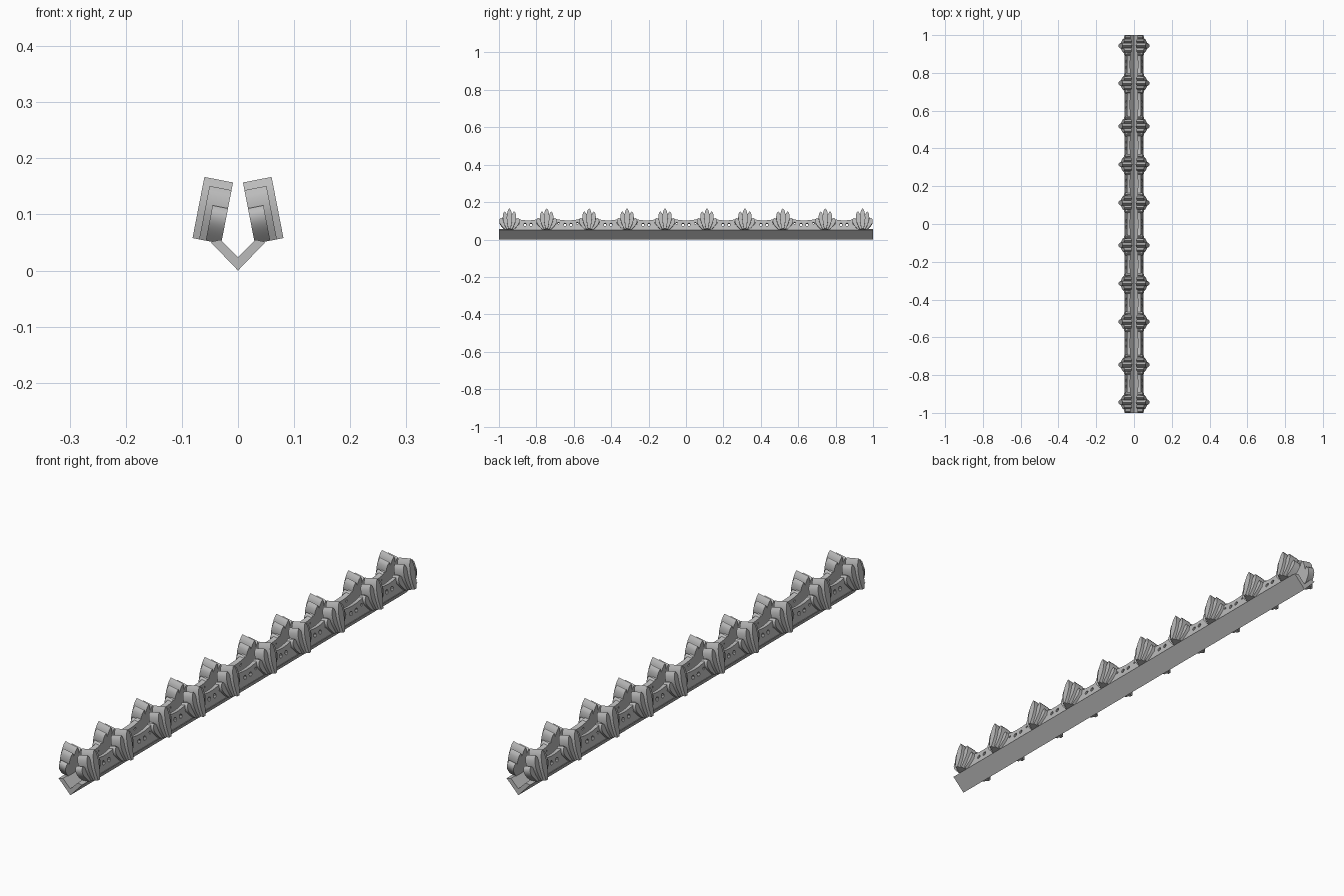
import bpy, bmesh, math
from mathutils import Matrix, Vector

cube = bpy.data.objects.get("Cube")
if cube:
    bpy.data.objects.remove(cube, do_unlink=True)

grey = bpy.data.materials.new("stone grey")
grey.use_nodes = True
COLOR = (0.5, 0.5, 0.5, 1)
grey.diffuse_color = COLOR
grey.node_tree.nodes["Principled BSDF"].inputs["Base Color"].default_value = COLOR

# Tilted frame of the +x side: along the ridge, up the panel, outward
TILT = math.radians(11)
UP = Vector((-math.sin(TILT), 0, math.cos(TILT)))
OUT = Vector((math.cos(TILT), 0, math.sin(TILT)))
BASE = Vector((0.030, 0, 0.048))
CENTRES = [0.112, 0.315, 0.518, 0.745, 0.944]
CENTRES = [-c for c in reversed(CENTRES)] + CENTRES
GAPS = list(zip(CENTRES, CENTRES[1:]))


def place(along, up, out):
    return BASE + Vector((0, along, 0)) + UP * up + OUT * out


def prism(bm, outline, offset):
    """Extrude a closed 3D outline by an offset vector."""
    face = bm.faces.new([bm.verts.new(p) for p in outline])
    ext = bmesh.ops.extrude_face_region(bm, geom=[face])
    verts = [g for g in ext["geom"] if isinstance(g, bmesh.types.BMVert)]
    bmesh.ops.translate(bm, verts=verts, vec=offset)


def finish(name, bm):
    bmesh.ops.recalc_face_normals(bm, faces=bm.faces)
    mesh = bpy.data.meshes.new(name)
    bm.to_mesh(mesh)
    bm.free()
    mesh.materials.append(grey)
    obj = bpy.data.objects.new(name, mesh)
    bpy.context.collection.objects.link(obj)
    return obj


def activate(obj):
    bpy.ops.object.select_all(action="DESELECT")
    obj.select_set(True)
    bpy.context.view_layer.objects.active = obj


def smooth_and_mirror(obj):
    activate(obj)
    bpy.ops.object.shade_smooth_by_angle(angle=math.radians(35))
    obj.modifiers.new("both sides", "MIRROR")


# V-shaped ridge trough
bm = bmesh.new()
half = [(0.049, 0.051), (0.031, 0.055), (0, 0.024)]
section = [(0, 0)] + half + [(-x, z) for x, z in reversed(half[:2])]
prism(bm, [Vector((x, -1, z)) for x, z in section], Vector((0, 2, 0)))
finish("ridge_trough", bm)

# Scalloped panel: the top edge dips between neighbouring palmettes
bm = bmesh.new()
STEPS = 16
top = []
for a, b in GAPS:
    for i in range(STEPS):
        t = i / STEPS
        top.append((a + (b - a) * t, 0.052 + 0.024 * (2 * t - 1) ** 2))
top.append((CENTRES[-1], 0.076))
outline = top + [(CENTRES[-1], -0.002), (CENTRES[0], -0.002)]
prism(bm, [place(y, h, 0) for y, h in outline], OUT * 0.017)
panel = finish("scalloped_panel", bm)

# Small pierced holes in each gap
bm = bmesh.new()
turn = Matrix((OUT.cross(UP), UP, OUT)).transposed().to_4x4()
for a, b in GAPS:
    mid = (a + b) / 2
    for dy, h, r in [(-0.05, 0.037, 0.005), (-0.016, 0.029, 0.008),
                     (0.016, 0.029, 0.008), (0.05, 0.037, 0.005)]:
        bmesh.ops.create_cone(bm, cap_ends=True, segments=10, radius1=r, radius2=r,
                              depth=0.1, matrix=Matrix.Translation(place(mid + dy, h, 0)) @ turn)
cutter = finish("hole_cutter", bm)
cutter.hide_render = True
cut = panel.modifiers.new("holes", "BOOLEAN")
cut.operation = "DIFFERENCE"
cut.solver = "EXACT"
cut.object = cutter
activate(panel)
bpy.ops.object.modifier_apply(modifier="holes")
bpy.data.objects.remove(cutter, do_unlink=True)
smooth_and_mirror(panel)


def petal(bm, centre, base, tip, height, width, depth):
    """Leaf outline with a bowed centre line, flat at the back."""
    left, right = [], []
    n = 12
    for i in range(n + 1):
        t = i / n
        mid = centre + base + (tip - base) * math.sin(t * math.pi / 2)
        w = width * (0.4 + 0.6 * math.sin(math.pi * min(1, t / 1.2))) * math.sqrt(max(0, 1 - t ** 5))
        left.append((mid - w, height * t))
        right.append((mid + w, height * t))
    pts = left[:-1] + [((left[-1][0] + right[-1][0]) / 2, height)] + right[-2::-1]
    prism(bm, [place(y, h, 0) for y, h in pts], OUT * depth)


# Palmettes: a tall centre petal with two stepped petals on each side
bm = bmesh.new()
for c in CENTRES:
    petal(bm, c, 0, 0, 0.111, 0.015, 0.052)
    for s in (-1, 1):
        petal(bm, c, s * 0.009, s * 0.025, 0.097, 0.014, 0.040)
        petal(bm, c, s * 0.016, s * 0.045, 0.064, 0.014, 0.028)
smooth_and_mirror(finish("palmettes", bm))
